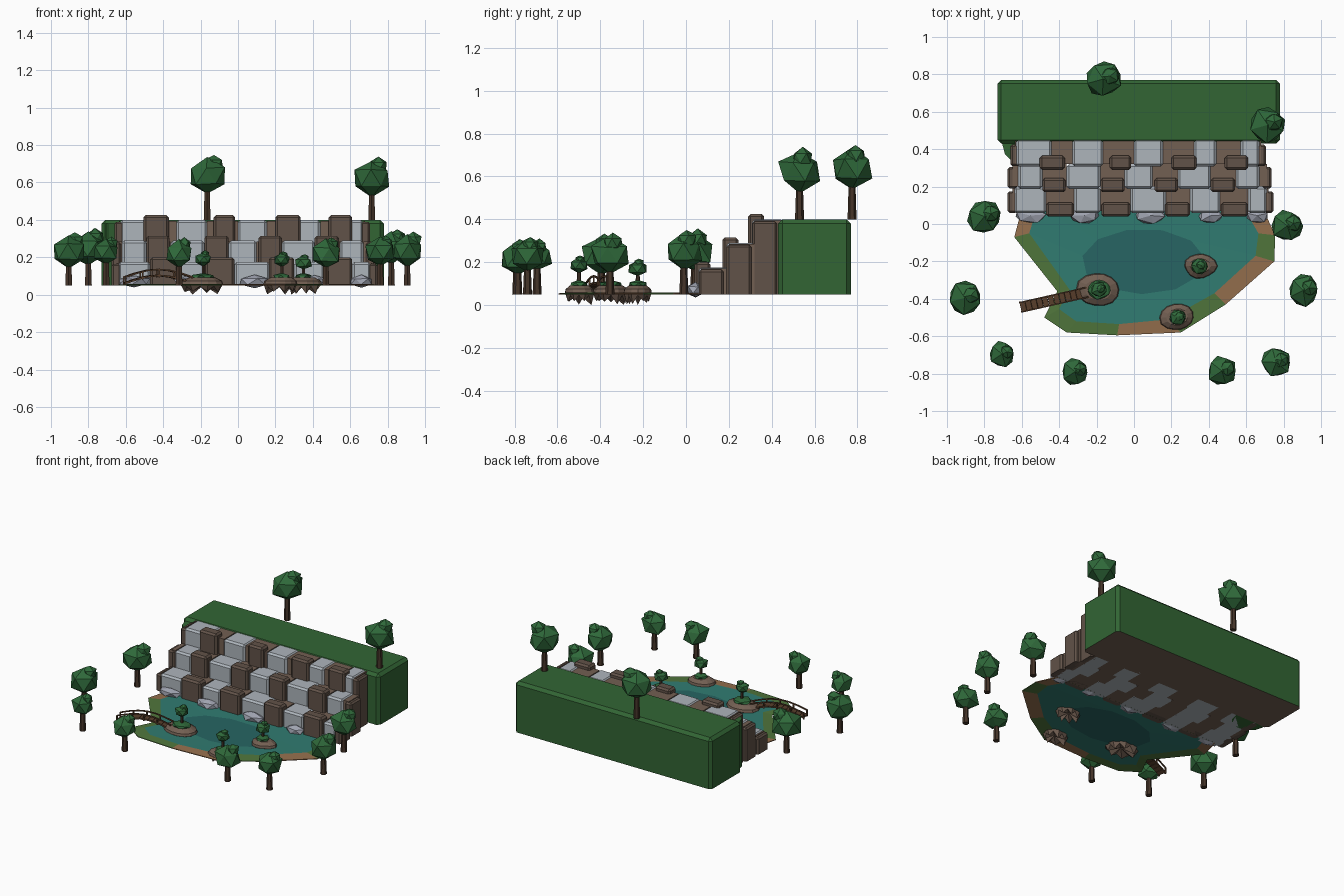
import bpy, bmesh, math, random
from mathutils import Vector, Matrix

if "Cube" in bpy.data.objects:
    bpy.data.objects.remove(bpy.data.objects["Cube"])

random.seed(4)


def mat(name, rgb):
    m = bpy.data.materials.new(name)
    m.diffuse_color = (*rgb, 1)
    m.use_nodes = True
    m.node_tree.nodes["Principled BSDF"].inputs["Base Color"].default_value = m.diffuse_color
    return m


GRASS = mat("grass", (.032, .13, .034))
LEAF = mat("leaf", (.028, .14, .042))
BARK = mat("bark", (.06, .035, .022))
WOOD = mat("wood", (.10, .05, .025))
ROCK = mat("rock", (.17, .115, .085))
BOULDER = mat("boulder", (.12, .085, .065))
FALL = mat("falling_water", (.42, .46, .50))
FOAM = mat("foam", (.36, .38, .45))
WATER = mat("pond_water", (.03, .20, .165))
DEEP = mat("deep_water", (.02, .13, .125))
BANK = mat("bank_grass", (.08, .18, .045))
SAND = mat("bank_soil", (.30, .16, .075))


def finish(name, bm, *mats):
    bmesh.ops.recalc_face_normals(bm, faces=bm.faces)
    me = bpy.data.meshes.new(name)
    bm.to_mesh(me)
    bm.free()
    for m in mats:
        me.materials.append(m)
    ob = bpy.data.objects.new(name, me)
    bpy.context.collection.objects.link(ob)
    return ob


def box(name, x0, x1, y0, y1, z0, z1, m, bevel=0.0):
    bm = bmesh.new()
    bmesh.ops.create_cube(bm, size=1)
    for v in bm.verts:
        v.co = Vector(((x0 + x1) / 2 + v.co.x * (x1 - x0),
                       (y0 + y1) / 2 + v.co.y * (y1 - y0),
                       (z0 + z1) / 2 + v.co.z * (z1 - z0)))
    if bevel:   # chamfer everything except the base
        edges = [e for e in bm.edges if max(v.co.z for v in e.verts) > z0 + 1e-5]
        bmesh.ops.bevel(bm, geom=edges, offset=bevel, segments=1, affect='EDGES')
    return finish(name, bm, m)


def blob(name, c, r, m, jitter=.1):
    bm = bmesh.new()
    bmesh.ops.create_icosphere(bm, subdivisions=1, radius=1)
    bmesh.ops.rotate(bm, verts=bm.verts, matrix=Matrix.Rotation(random.uniform(0, 6), 3, 'Z'))
    for v in bm.verts:
        k = 1 + random.uniform(-jitter, jitter)
        v.co = Vector([c[i] + v.co[i] * r[i] * k for i in range(3)])
    return finish(name, bm, m)


def trunk(name, x, y, z0, z1, r):
    bm = bmesh.new()
    bmesh.ops.create_cone(bm, cap_ends=True, segments=6, radius1=r, radius2=r * .7, depth=z1 - z0,
                          matrix=Matrix.Translation((x, y, (z0 + z1) / 2)))
    return finish(name, bm, BARK)


def tree(x, y, z, h, r):
    cz = z + h - r * 1.05
    trunk("tree_trunk", x, y, z, cz - r * .3, .021)
    blob("tree_canopy", (x, y, cz), (r, r, r * .93), LEAF)
    blob("tree_tuft", (x + r * .35, y + r * .15, cz + r * .6), (r * .5,) * 3, LEAF)


# grassy hill behind the falls, with a rounded front corner
hill = box("hill", -.73, .78, .43, .77, .05, .40, GRASS, .02)
hill.data.materials.append(ROCK)
for p in hill.data.polygons:
    if p.normal.z < -.9:
        p.material_index = 1
bm = bmesh.new()
bmesh.ops.create_cone(bm, cap_ends=True, segments=12, radius1=.115, radius2=.115, depth=.33,
                      matrix=Matrix.Translation((-.59, .43, .215)))
finish("hill_corner", bm, GRASS)

# three stepped tiers: y front, y back, top, x ends, water spans, boulder spans
tiers = [
    (.07, .20, .17, (-.65, .72),
     [(-.64, -.47), (-.32, -.18), (-.02, .17), (.30, .46), (.61, .71)],
     [(-.47, -.32), (-.175, -.02), (.165, .30), (.465, .61)]),
    (.20, .32, .285, (-.65, .71),
     [(-.62, -.49), (-.36, -.18), (-.05, .10), (.235, .41), (.545, .67)],
     [(-.49, -.365), (-.18, -.05), (.11, .235), (.41, .54)]),
    (.32, .455, .395, (-.635, .68),
     [(-.63, -.44), (-.33, -.165), (0, .155), (.32, .44), (.57, .67)],
     [(-.505, -.37), (-.13, -.015), (.20, .335), (.485, .61)]),
]
base = .05
for y0, y1, top, (xa, xb), falls, boulders in tiers:
    edge = xa
    for a, b in falls + [(xb, None)]:
        if a - edge > .005:
            box("cliff_step", edge, a, y0, y1, .05, top, ROCK)
        if b is not None:
            box("waterfall_step", a, b, y0 - .012, y1, .05, top + .004, FALL, .012)
            edge = b
    for a, b in boulders:
        box("cliff_boulder", a, b, y0 - .03, y0 + .045, base, top + .03, BOULDER, .012)
    for s in (xa, xb):
        box("edge_boulder", s - .025, s + .025, y0 - .01, y0 + .105, .05, top - .005, BOULDER, .01)
    base = top

# foam at the foot of each fall
for x, w in [(-.555, .09), (-.265, .08), (.09, .09), (.41, .07), (.66, .065)]:
    blob("foam", (x, .045, .07), (w, .045, .034), FOAM, .12)

# pond: bank ring, shallow ring, deep middle
outline = [(-.60, .08), (-.64, -.07), (-.41, -.36), (-.48, -.50), (-.36, -.58), (-.09, -.595),
           (.25, -.58), (.49, -.43), (.75, -.20), (.755, -.06), (.69, .08)]
inset = [(-.52, .08), (-.56, -.05), (-.345, -.35), (-.40, -.455), (-.31, -.52), (-.08, -.535),
         (.18, -.51), (.43, -.37), (.65, -.17), (.665, -.05), (.59, .08)]
deep = [(.05 + .33 * math.cos(a), -.20 + .175 * math.sin(a))
        for a in [2.4 + i * math.tau / 11 for i in range(11)]]
bm = bmesh.new()
rings = [[bm.verts.new((x, y, z)) for x, y in pts]
         for pts, z in [(outline, .052), (inset, .056), (deep, .053)]]
soil = {0, 5, 7, 9}
for k in range(2):
    for i in range(11):
        j = (i + 1) % 11
        f = bm.faces.new((rings[k][i], rings[k][j], rings[k + 1][j], rings[k + 1][i]))
        f.material_index = (1 if i in soil else 0) if k == 0 else 2
bm.faces.new(rings[2]).material_index = 3
pond = finish("pond", bm, BANK, SAND, WATER, DEEP)
sol = pond.modifiers.new("thickness", 'SOLIDIFY')
sol.thickness = .005
sol.offset = 0


# small rock islands with jagged undersides, a mossy mound and a little tree
def island(x, y, r, top):
    n = 14
    bm = bmesh.new()
    rr = [r * random.uniform(.85, 1.12) for _ in range(n // 2)]
    rows = []
    for k, (s, z) in enumerate([(.62, .092), (.95, .074), (1, .058), (.8, 0)]):
        row = []
        for i in range(n):
            a = math.tau * i / n
            rad = rr[i // 2] if i % 2 == 0 else (rr[i // 2] + rr[(i // 2 + 1) % (n // 2)]) / 2
            zz = z if k < 3 else (random.uniform(.0, .02) if i % 2 else .045)
            row.append(bm.verts.new((x + rad * s * math.cos(a), y + .8 * rad * s * math.sin(a), zz)))
        rows.append(row)
    for p, q in zip(rows, rows[1:]):
        for i in range(n):
            bm.faces.new((p[i], p[(i + 1) % n], q[(i + 1) % n], q[i]))
    bm.faces.new(rows[0])
    c = bm.verts.new((x, y, .05))
    for i in range(n):
        bm.faces.new((rows[3][i], rows[3][(i + 1) % n], c))
    finish("island_rock", bm, ROCK)
    blob("island_moss", (x, y, .095), (r * .55, r * .5, .022), LEAF)
    trunk("island_trunk", x, y, .09, top - .05, .011)
    blob("island_canopy", (x, y, top - .045), (.047, .047, .037), LEAF)
    blob("island_tuft", (x + .008, y + .005, top - .017), (.025, .025, .02), LEAF)


island(-.185, -.35, .12, .235)
island(.35, -.225, .088, .215)
island(.235, -.50, .092, .23)

# arched footbridge: planks, two rails, posts
a, b = Vector((-.605, -.445, 0)), Vector((-.25, -.365, 0))
along = (b - a).normalized()
side = Vector((-along.y, along.x, 0))


def arch(t, off, lift):
    return a.lerp(b, t) + side * off + Vector((0, 0, .062 + lift + .04 * math.sin(math.pi * t)))


def beam(name, p, q, w, h):
    d = (q - p).normalized()
    s = side if abs(d.z) < .9 else Vector((1, 0, 0))
    u = d.cross(s).normalized()
    bm = bmesh.new()
    bmesh.ops.create_cube(bm, size=1)
    for v in bm.verts:
        v.co = (p + q) / 2 + d * (v.co.x * (q - p).length) + s * (v.co.y * w) + u * (v.co.z * h)
    finish(name, bm, WOOD)


N = 12
for i in range(N):
    beam("bridge_plank", arch(i / N, 0, 0), arch((i + .93) / N, 0, 0), .055, .01)
for off in (-.026, .026):
    for i in range(6):
        beam("bridge_rail", arch(i / 6, off, .033), arch((i + 1) / 6, off, .033), .007, .008)
    for i in range(5):
        beam("bridge_post", arch(i / 4, off, -.01), arch(i / 4, off, .035), .008, .008)

# trees around the pond (on the ground level) and on the hill
for x, y, h, r in [(-.80, .04, .30, .10), (-.905, -.395, .28, .095), (-.705, -.695, .255, .075),
                   (-.315, -.79, .25, .078), (.47, -.785, .255, .085), (.76, -.74, .265, .085),
                   (.905, -.355, .28, .092), (.82, -.01, .295, .092)]:
    tree(x, y, .05, h, r)
tree(-.165, .775, .40, .345, .105)
tree(.715, .53, .40, .33, .102)
